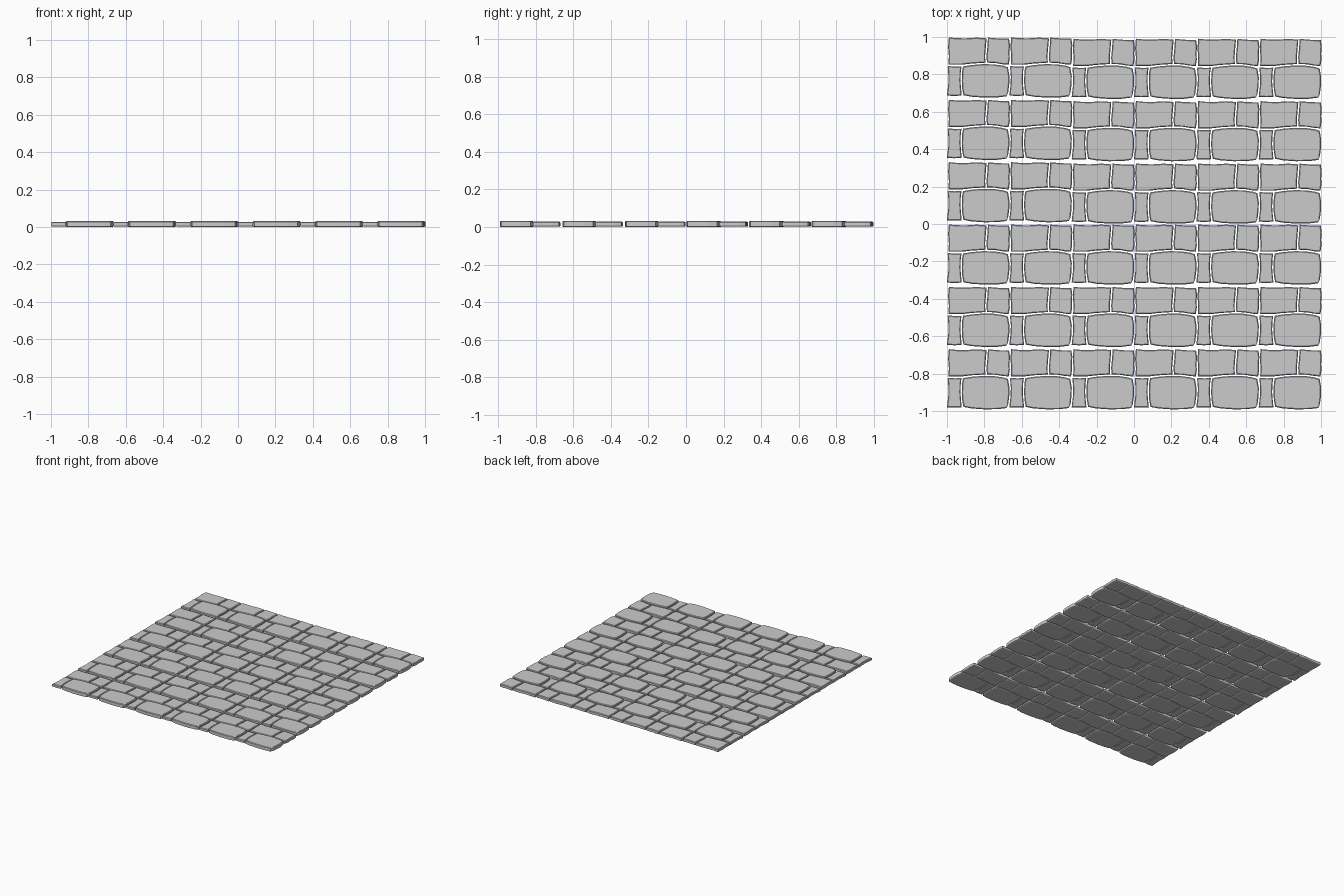
import bpy, bmesh

if "Cube" in bpy.data.objects:
    bpy.data.objects.remove(bpy.data.objects["Cube"])

CELL = 1 / 3   # the paving pattern repeats 6 x 6
BEVEL = 0.005

# One repeat of four stones: outline (counter-clockwise, cell-local), bottom, top
STONES = {
    "large_stone": ([(.088, .022), (.13, .014), (.20, .009), (.27, .010), (.318, .016),
                     (.327, .035), (.333, .08), (.334, .125), (.326, .172),
                     (.30, .180), (.25, .187), (.19, .188), (.13, .183), (.086, .176),
                     (.081, .15), (.079, .10), (.081, .06)], 0.0, 0.032),
    "narrow_stone": ([(.0, .020), (.04, .018), (.079, .020), (.075, .06), (.072, .10),
                      (.074, .15), (.078, .176), (.04, .175), (.006, .178),
                      (.004, .172), (.008, .125), (.007, .08), (.002, .04)], 0.003, 0.027),
    "wide_stone": ([(.008, .185), (.08, .185), (.13, .191), (.206, .196), (.204, .23),
                    (.208, .28), (.212, .326), (.16, .330), (.10, .326), (.05, .327),
                    (.010, .331), (.006, .28), (.010, .23)], 0.002, 0.028),
    "short_stone": ([(.214, .196), (.26, .194), (.30, .187), (.330, .185), (.336, .22),
                     (.334, .25), (.337, .29), (.332, .324), (.28, .325),
                     (.219, .330), (.216, .28), (.211, .23)], 0.002, 0.028),
}


def add_stone(bm, outline, z0, z1, ox, oy):
    """Closed slab with bevelled upper and lower rims."""
    xs, ys = zip(*outline)
    cx, cy = (min(xs) + max(xs)) / 2, (min(ys) + max(ys)) / 2
    sx = 1 - 2 * BEVEL / (max(xs) - min(xs))
    sy = 1 - 2 * BEVEL / (max(ys) - min(ys))
    rings = []
    for z, inset in ((z0, True), (z0 + .003, False), (z1 - .004, False), (z1, True)):
        fx, fy = (sx, sy) if inset else (1, 1)
        rings.append([bm.verts.new((ox + cx + (x - cx) * fx, oy + cy + (y - cy) * fy, z))
                      for x, y in outline])
    n = len(outline)
    for a, b in zip(rings, rings[1:]):
        for i in range(n):
            j = (i + 1) % n
            bm.faces.new((a[i], a[j], b[j], b[i]))
    bm.faces.new(rings[0][::-1])
    bm.faces.new(rings[-1])


for name, (outline, z0, z1) in STONES.items():
    bm = bmesh.new()
    for col in range(6):
        for row in range(6):
            # the upper right block sits slightly lower
            drop = 0.007 if col >= 2 and row >= 3 else 0
            add_stone(bm, outline, z0, z1, -1 + col * CELL, -1 + row * CELL - drop)
    mesh = bpy.data.meshes.new(name + "s")
    bm.to_mesh(mesh)
    bm.free()
    bpy.context.collection.objects.link(bpy.data.objects.new(name + "s", mesh))
